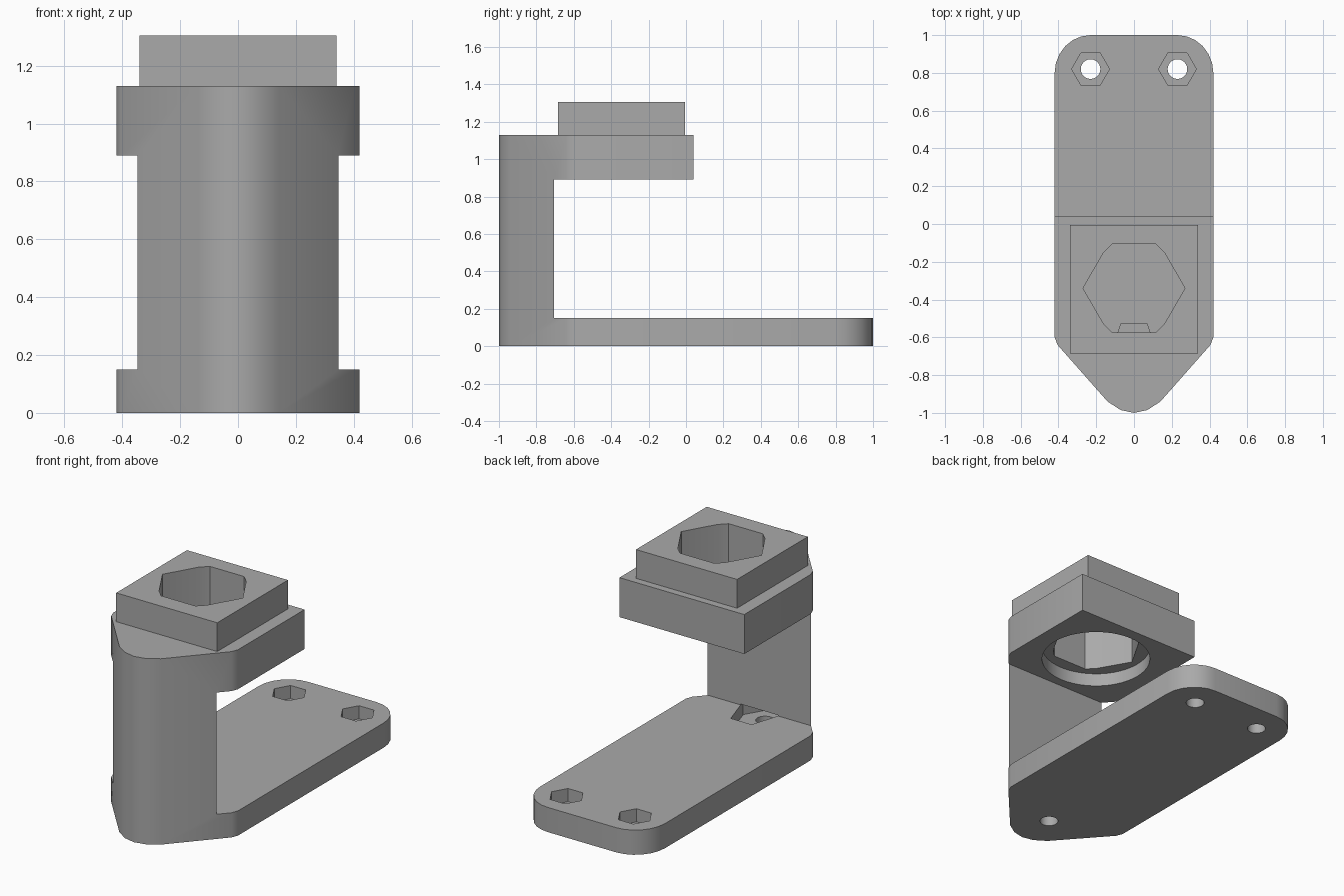
import bpy
import math

cube = bpy.data.objects.get("Cube")
if cube:
    bpy.data.objects.remove(cube, do_unlink=True)

# Plain grey material
grey = bpy.data.materials.new("plain_grey")
grey.use_nodes = True
COLOUR = (0.4, 0.4, 0.4, 1)
grey.diffuse_color = COLOUR
grey.node_tree.nodes["Principled BSDF"].inputs["Base Color"].default_value = COLOUR


def prism(name, outline, z0, z1):
    """Extrude a counter-clockwise outline between two heights."""
    n = len(outline)
    verts = [(x, y, z) for z in (z0, z1) for x, y in outline]
    faces = [tuple(reversed(range(n))), tuple(range(n, 2 * n))]
    faces += [(i, (i + 1) % n, (i + 1) % n + n, i + n) for i in range(n)]
    mesh = bpy.data.meshes.new(name)
    mesh.from_pydata(verts, [], faces)
    mesh.materials.append(grey)
    obj = bpy.data.objects.new(name, mesh)
    bpy.context.collection.objects.link(obj)
    return obj


def box(name, x, y0, y1, z0, z1):
    return prism(name, [(-x, y0), (x, y0), (x, y1), (-x, y1)], z0, z1)


def polygon(x, y, radius, sides):
    return [(x + radius * math.cos(math.tau * i / sides),
             y + radius * math.sin(math.tau * i / sides)) for i in range(sides)]


def mirrored(half):
    """Complete a right-hand half outline with its mirror image."""
    return half + [(-x, y) for x, y in reversed(half) if x > 1e-4]


def combine(target, tool, operation):
    bpy.context.view_layer.objects.active = target
    mod = target.modifiers.new(operation.lower(), 'BOOLEAN')
    mod.operation = operation
    mod.solver = 'EXACT'
    mod.object = tool
    bpy.ops.object.modifier_apply(modifier=mod.name)
    bpy.data.objects.remove(tool, do_unlink=True)


# Full-height body: rounded nose in front, rounded corners at the back
half = [(0, -1), (0.07, -0.985), (0.14, -0.94), (0.405, -0.64), (0.42, -0.60)]
for i in range(7):
    a = math.pi / 2 * i / 6
    half.append((0.23 + 0.19 * math.cos(a), 0.8 + 0.2 * math.sin(a)))
body = prism("bracket_body", mirrored(half), 0, 1.13)

# Open the C shape between the base plate and the upper arm
combine(body, box("gap_cutter", 1, -0.705, 2, 0.15, 0.89), 'DIFFERENCE')
combine(body, box("arm_end_cutter", 1, 0.04, 2, 0.5, 2), 'DIFFERENCE')

# Square collar on top of the arm
combine(body, box("collar", 0.34, -0.685, -0.005, 1.1, 1.305), 'UNION')

# Hexagonal socket with clipped corners, and round recess underneath
CY = -0.34
socket = [(0.27, 0), (0.16, 0.19), (0.115, 0.234)]
socket += [(-x, y) for x, y in reversed(socket)]
socket += [(x, -y) for x, y in reversed(socket[1:-1])]
socket = [(x, y + CY) for x, y in socket]
combine(body, prism("socket_cutter", socket, 0.8, 1.5), 'DIFFERENCE')
combine(body, prism("recess_cutter", polygon(0, CY, 0.31, 48), 0.8, 0.97), 'DIFFERENCE')

# Rear bolt holes with hexagonal nut pockets
for x in (-0.23, 0.23):
    combine(body, prism("nut_cutter", polygon(x, 0.82, 0.1, 6), 0.07, 0.3), 'DIFFERENCE')
    combine(body, prism("bolt_cutter", polygon(x, 0.82, 0.052, 24), -0.1, 0.3), 'DIFFERENCE')

# Front bolt hole with a tapered pocket reaching under the column
taper = mirrored([(0.07, -0.87), (0.14, -0.75), (0.07, -0.53)])
combine(body, prism("taper_cutter", taper, 0.07, 0.155), 'DIFFERENCE')
combine(body, prism("front_bolt_cutter", polygon(0, -0.76, 0.052, 24), -0.1, 0.1), 'DIFFERENCE')

# Smooth rounded walls, crisp edges
bpy.ops.object.select_all(action='DESELECT')
body.select_set(True)
bpy.context.view_layer.objects.active = body
bpy.ops.object.shade_smooth_by_angle(angle=math.radians(30))
